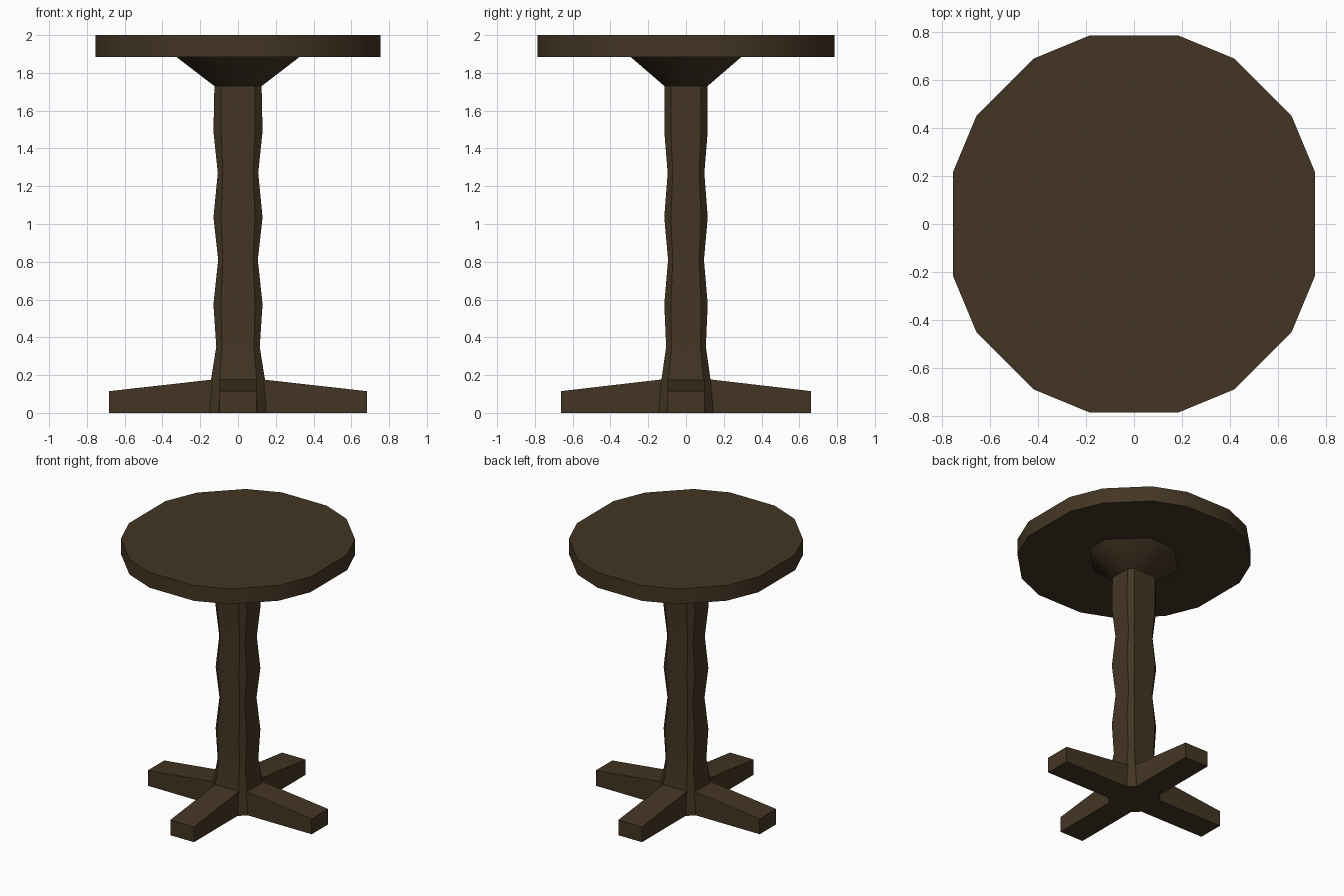
import bpy, math

if "Cube" in bpy.data.objects:
    bpy.data.objects.remove(bpy.data.objects["Cube"])

wood = bpy.data.materials.new("dark brown wood")
wood.diffuse_color = (0.056, 0.036, 0.017, 1)
wood.use_nodes = True
wood.node_tree.nodes["Principled BSDF"].inputs["Base Color"].default_value = wood.diffuse_color


def loft(name, rings, angle):
    """Stack rings of 3D points into a closed solid, smooth below the angle."""
    n = len(rings[0])
    verts = [p for r in rings for p in r]
    faces = [tuple(reversed(range(n)))]
    for k in range(len(rings) - 1):
        for i in range(n):
            j = (i + 1) % n
            faces.append((k * n + i, k * n + j, (k + 1) * n + j, (k + 1) * n + i))
    faces.append(tuple(range((len(rings) - 1) * n, len(rings) * n)))
    me = bpy.data.meshes.new(name)
    me.from_pydata(verts, [], faces)
    me.materials.append(wood)
    ob = bpy.data.objects.new(name, me)
    bpy.context.collection.objects.link(ob)
    bpy.ops.object.select_all(action='DESELECT')
    ob.select_set(True)
    bpy.context.view_layer.objects.active = ob
    bpy.ops.object.shade_smooth_by_angle(angle=math.radians(angle))
    return ob


def mirrored(quarter, z):
    """Mirror a quarter outline (from +x towards +y) into a full ring."""
    q = quarter
    pts = q + [(-x, y) for x, y in reversed(q)]
    pts += [(-x, -y) for x, y in q] + [(x, -y) for x, y in reversed(q)]
    return [(x, y, z) for x, y in pts]


def octagon(hx, hy, fx, fy, z):
    return mirrored([(hx, fy), (fx, hy)], z)


# Round table top
rim = [(0.755, 0.218), (0.657, 0.453), (0.42, 0.69), (0.185, 0.787)]
loft("table_top", [mirrored(rim, 1.885), mirrored(rim, 2.0)], 30)

# Flared support under the top
loft("top_support", [octagon(0.125, 0.114, 0.09, 0.08, 1.73),
                     octagon(0.328, 0.295, 0.11, 0.08, 1.886)], 60)

# Wavy chamfered column: z, half x, half y, flat half x, flat half y
profile = [(0, 0.148, 0.145, 0.10, 0.10), (0.175, 0.143, 0.13, 0.098, 0.092),
           (0.35, 0.115, 0.105, 0.085, 0.077), (0.575, 0.13, 0.115, 0.09, 0.08),
           (0.81, 0.105, 0.095, 0.08, 0.07), (1.035, 0.13, 0.115, 0.09, 0.08),
           (1.27, 0.107, 0.097, 0.08, 0.07), (1.49, 0.13, 0.115, 0.09, 0.08),
           (1.73, 0.125, 0.114, 0.09, 0.08)]
loft("column", [octagon(hx, hy, fx, fy, z) for z, hx, hy, fx, fy in profile], 30)

# Four tapered feet
for i, (name, end) in enumerate([("right_foot", 0.682), ("back_foot", 0.663),
                                 ("left_foot", 0.682), ("front_foot", 0.663)]):
    w = 0.098
    rings = [[(x, -w, 0), (x, w, 0), (x, w, h), (x, -w, h)]
             for x, h in ((0.12, 0.178), (end, 0.115))]
    foot = loft(name, rings, 20)
    foot.rotation_euler.z = i * math.pi / 2
